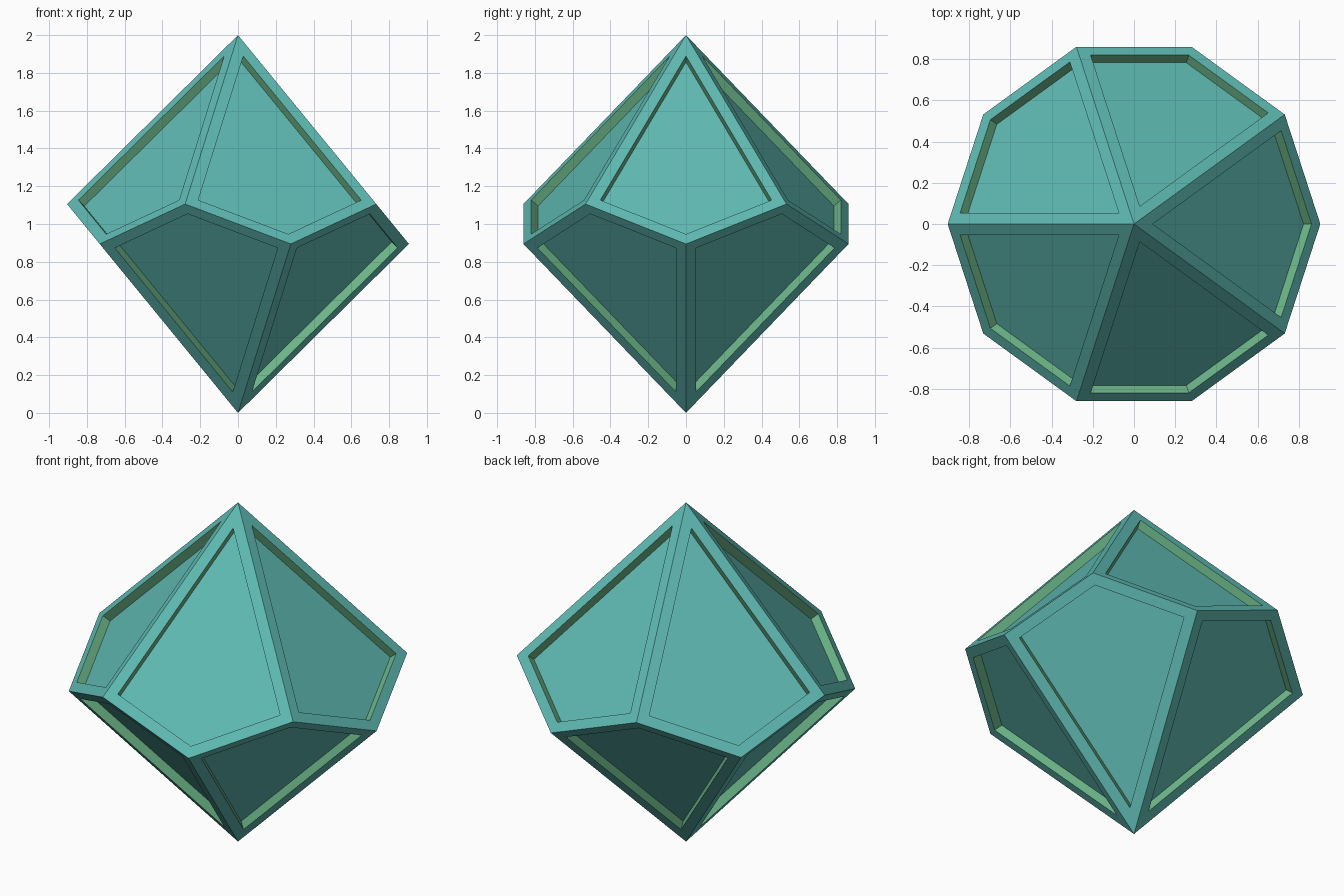
import bpy, bmesh, math

if "Cube" in bpy.data.objects:
    bpy.data.objects.remove(bpy.data.objects["Cube"])

RADIUS = 0.905
RIM = 0.06      # width of the raised border on each face
DEPTH = 0.05    # depth of the recessed panels
# height offset of the zigzag ring that keeps the kite faces flat
ZIG = (1 - math.cos(math.pi / 5)) / (1 + math.cos(math.pi / 5))


def material(name, colour):
    m = bpy.data.materials.new(name)
    m.diffuse_color = (*colour, 1)
    m.use_nodes = True
    m.node_tree.nodes["Principled BSDF"].inputs["Base Color"].default_value = m.diffuse_color
    return m


bm = bmesh.new()

# Two tips and a zigzag ring of ten points (even = low, odd = high)
top = bm.verts.new((0, 0, 2))
bottom = bm.verts.new((0, 0, 0))
ring = []
for i in range(10):
    a = i * math.pi / 5
    z = 1 + (ZIG if i % 2 else -ZIG)
    ring.append(bm.verts.new((RADIUS * math.cos(a), RADIUS * math.sin(a), z)))

# Ten kite faces: upper ones centred on low points, lower ones on high points
for i in range(10):
    before, here, after = ring[i - 1], ring[i], ring[(i + 1) % 10]
    if i % 2 == 0:
        bm.faces.new((top, before, here, after))
    else:
        bm.faces.new((bottom, after, here, before))
bm.normal_update()

# Flat border on every face, then sink the panel straight in
panels = list(bm.faces)
bmesh.ops.inset_individual(bm, faces=panels, thickness=RIM, depth=0,
                           use_even_offset=True)
bm.normal_update()
walls = bmesh.ops.inset_individual(bm, faces=panels, thickness=0, depth=-DEPTH,
                                   use_even_offset=True)["faces"]

# Recess walls are green
for f in walls:
    f.material_index = 1

mesh = bpy.data.meshes.new("ten_sided_die")
bm.to_mesh(mesh)
bm.free()
mesh.materials.append(material("teal", (0.115, 0.49, 0.45)))
mesh.materials.append(material("green", (0.15, 0.47, 0.25)))
die = bpy.data.objects.new("ten_sided_die", mesh)
bpy.context.collection.objects.link(die)
